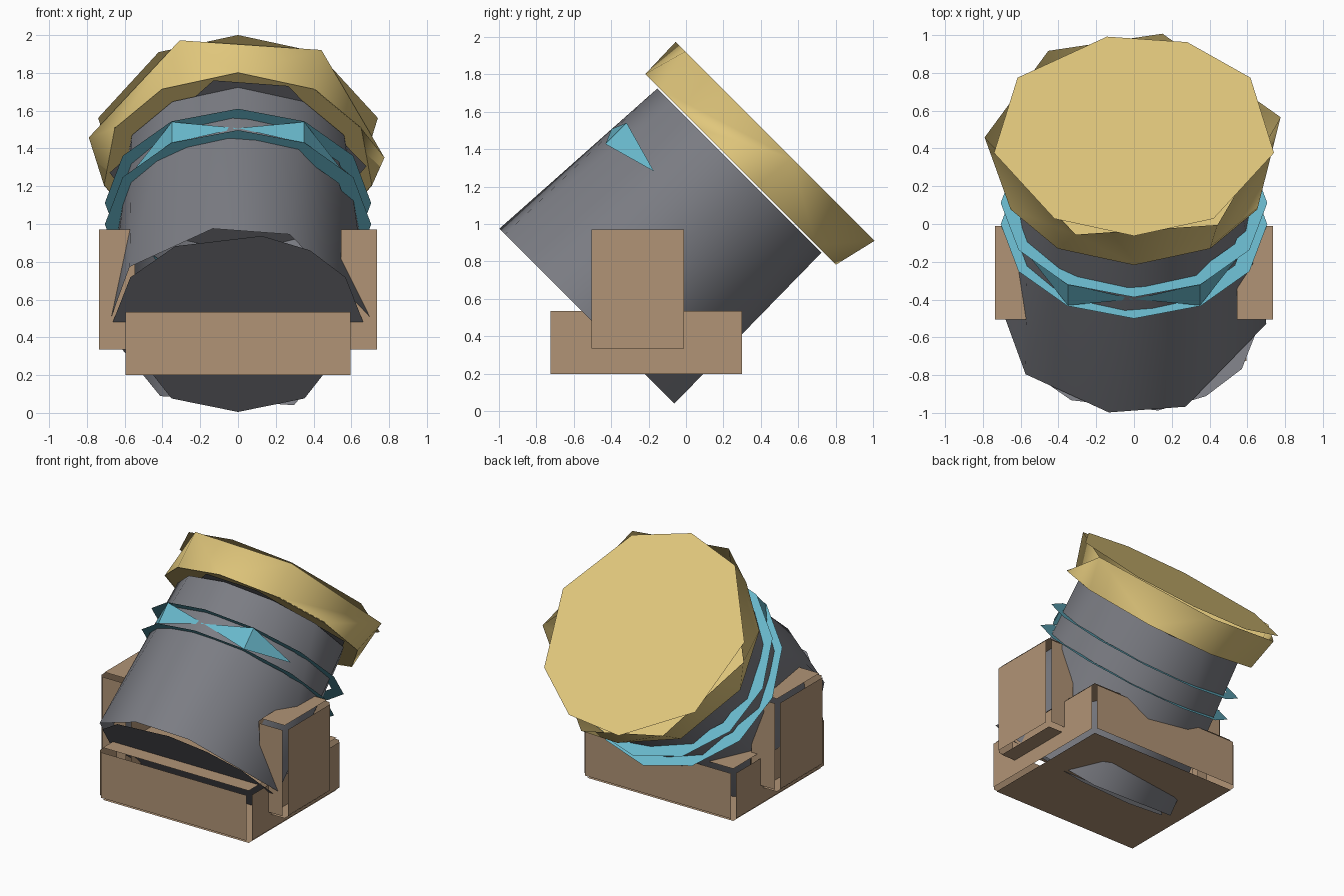
import bpy
from math import radians, cos, sin, sqrt

cube = bpy.data.objects.get("Cube")
if cube:
    bpy.data.objects.remove(cube, do_unlink=True)

D = sqrt(0.5)


def material(name, rgb):
    m = bpy.data.materials.new(name)
    m.use_nodes = True
    m.diffuse_color = (*rgb, 1)
    bsdf = next(n for n in m.node_tree.nodes if n.type == 'BSDF_PRINCIPLED')
    bsdf.inputs["Base Color"].default_value = (*rgb, 1)
    bsdf.inputs["Roughness"].default_value = 0.8
    return m


GREY = material("gunmetal grey", (0.20, 0.205, 0.23))
GOLD = material("dull gold", (0.75, 0.57, 0.20))
TEAL = material("light teal", (0.14, 0.48, 0.60))
WOOD = material("brown wood", (0.44, 0.295, 0.18))


def make(name, verts, faces, mat, smooth=False):
    mesh = bpy.data.meshes.new(name)
    mesh.from_pydata(verts, [], faces)
    mesh.materials.append(mat)
    for p in mesh.polygons:
        p.use_smooth = smooth
    ob = bpy.data.objects.new(name, mesh)
    bpy.context.collection.objects.link(ob)


def point(deg, r, t):
    """Point around the tilted barrel axis, t along the axis."""
    a = radians(deg)
    v = r * sin(a)
    return (r * cos(a), -0.5 + D * (t - v), 0.5 + D * (t + v))


def loop(angles, r, t):
    return [point(a, r, t) for a in angles]


def disc(name, angles, r, t, mat, up=True):
    order = list(range(len(angles)))
    # counter-clockwise as seen from the breech, so reverse for the muzzle
    make(name, loop(angles, r, t), [order[::-1] if up else order], mat)


def wall(name, low, r0, t0, high, r1, t1, mat, smooth=True):
    """Skin two loops with different corner counts, zipped by angle."""
    n, m = len(low), len(high)
    a = [low[i % n] + 360 * (i // n) for i in range(n + 1)]
    b = [high[j % m] + 360 * (j // m) for j in range(m + 1)]
    faces, i, j = [], 0, 0
    while i < n or j < m:
        if j == m or (i < n and a[i + 1] <= b[j + 1]):
            faces.append((i % n, n + j % m, (i + 1) % n))
            i += 1
        else:
            faces.append((i % n, n + j % m, n + (j + 1) % m))
            j += 1
    make(name, loop(low, r0, t0) + loop(high, r1, t1), faces, mat, smooth)


# Corner angles of the irregular rings
TEN = [-10, 25, 56, 90, 124, 155, 190, 232, 270, 308]
SIDE_BASE = [2, 67, 101, 145, 186, 234, 295]
SIX_RIM = [-11, 56, 113, 180, 235, 281]
CAP_BASE = [0, 31, 55, 79, 120, 149, 180, 238, 270, 302]
CAP_TOP = [2, 67, 101, 182, 234, 295]
CAP_RIM = [10, 56, 90, 124, 170, 215, 259, 292, 325]
TWELVE = list(range(0, 360, 30))

# Barrel
wall("barrel", SIDE_BASE, 0.70, -0.015, TEN, 0.62, 1.11, GREY)
disc("barrel_base", CAP_BASE, 0.665, -0.035, GREY, up=False)
disc("barrel_top", CAP_TOP, 0.68, 1.115, GREY)

# Muzzle rim
wall("muzzle_rim", TEN, 0.72, 1.12, SIX_RIM, 0.79, 1.355, GOLD)
disc("muzzle_rim_underside", TEN, 0.72, 1.125, GOLD, up=False)
disc("muzzle_cap", CAP_RIM, 0.752, 1.37, GOLD)

# Thin bands round the barrel
for label, t in (("lower", 0.705), ("upper", 0.865)):
    wall(label + "_band", TWELVE, 0.615, t, TWELVE, 0.705, t, TEAL, False)

# Tapered plates joining the bands
for label, flip in (("left", 1), ("right", -1)):
    at = lambda off, r, t: point(90 - flip * off, r, t)
    make(label + "_band_plate",
         [at(30, 0.70, 0.705), at(30, 0.70, 0.865),
          at(0, 0.64, 0.785), at(60, 0.64, 0.785)],
         [(0, 1, 2)[::flip], (1, 0, 3)[::flip]], TEAL)


def panel_box(name, lo, hi, gap=0.025):
    """Box of six loose panels, each standing proud so the edges stay open."""
    verts, faces = [], []
    for axis in range(3):
        u, w = (axis + 1) % 3, (axis + 2) % 3
        for end in (0, 1):
            first = len(verts)
            for pu, pw in ((0, 0), (1, 0), (1, 1), (0, 1)):
                p = [0, 0, 0]
                p[axis] = hi[axis] + gap if end else lo[axis] - gap
                p[u] = (lo, hi)[pu][u]
                p[w] = (lo, hi)[pw][w]
                verts.append(p)
            ids = [first + k for k in range(4)]
            faces.append(ids if end else ids[::-1])
    make(name, verts, faces, WOOD)


# Wooden carriage
panel_box("carriage_base", (-0.595, -0.725, 0.2), (0.595, 0.3, 0.535))
panel_box("left_cheek", (0.545, -0.505, 0.335), (0.735, -0.01, 0.97))
panel_box("right_cheek", (-0.735, -0.505, 0.335), (-0.545, -0.01, 0.97))
